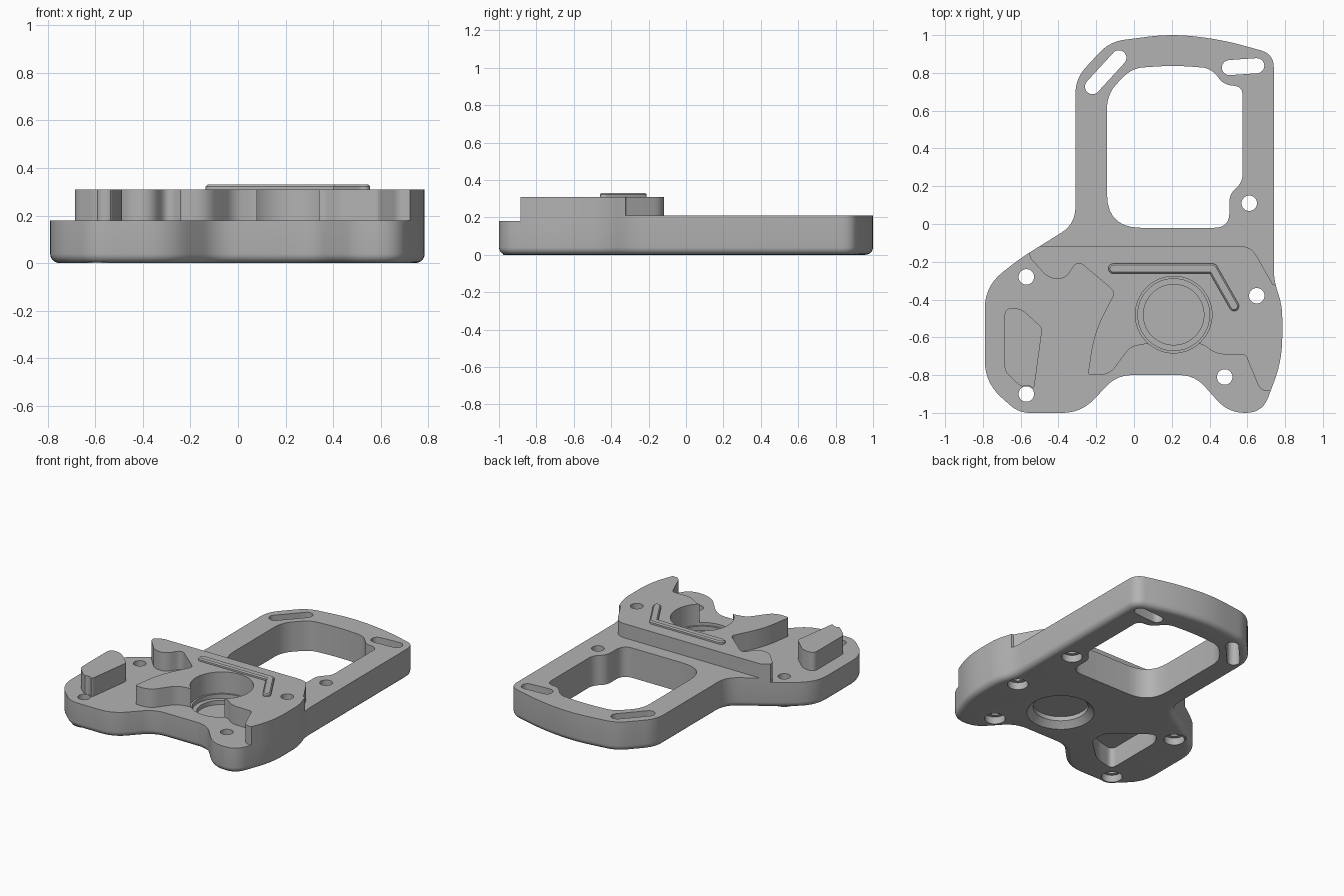
import bpy, bmesh, math
from mathutils import Vector

if "Cube" in bpy.data.objects:
    bpy.data.objects.remove(bpy.data.objects["Cube"], do_unlink=True)

metal = bpy.data.materials.new("light_grey_metal")
metal.use_nodes = True
GREY = (0.45, 0.45, 0.45, 1)
metal.diffuse_color = GREY
metal.node_tree.nodes["Principled BSDF"].inputs["Base Color"].default_value = GREY


def rounded(corners, steps=7):
    """Closed outline from (x, y, rounding length) corners."""
    out, n = [], len(corners)
    for i, (x, y, t) in enumerate(corners):
        p = Vector((x, y))
        a = Vector(corners[i - 1][:2]) - p
        b = Vector(corners[(i + 1) % n][:2]) - p
        t = min(t, 0.49 * a.length, 0.49 * b.length)
        if t <= 0:
            out.append(p)
            continue
        a, b = a.normalized() * t, b.normalized() * t
        for k in range(steps + 1):
            s = k / steps
            out.append(p + a * (1 - s) ** 2 + b * s ** 2)
    return out


def inset(pts, d):
    """Move a counter-clockwise outline inward by d."""
    out = []
    for i, p in enumerate(pts):
        e1 = (p - pts[i - 1]).normalized()
        e2 = (pts[(i + 1) % len(pts)] - p).normalized()
        n1, n2 = Vector((-e1.y, e1.x)), Vector((-e2.y, e2.x))
        out.append(p + (n1 + n2) * d / (1 + n1.dot(n2)))
    return out


def loft(name, rings):
    """Solid through (outline, z) rings, capped at both ends."""
    bm = bmesh.new()
    loops = [[bm.verts.new((p.x, p.y, z)) for p in pts] for pts, z in rings]
    bm.faces.new(loops[0][::-1])
    bm.faces.new(loops[-1])
    for lo, hi in zip(loops, loops[1:]):
        for i in range(len(lo)):
            bm.faces.new((lo[i - 1], lo[i], hi[i], hi[i - 1]))
    bmesh.ops.recalc_face_normals(bm, faces=bm.faces)
    mesh = bpy.data.meshes.new(name)
    bm.to_mesh(mesh)
    bm.free()
    mesh.materials.append(metal)
    ob = bpy.data.objects.new(name, mesh)
    bpy.context.collection.objects.link(ob)
    return ob


def prism(name, pts, z0, z1):
    return loft(name, [(pts, z0), (pts, z1)])


def circle(c, r, n=40):
    return [Vector((c[0] + r * math.cos(math.tau * i / n),
                    c[1] + r * math.sin(math.tau * i / n))) for i in range(n)]


def capsule(a, b, r, n=10):
    """Rounded slot outline between two points."""
    a, b = Vector(a), Vector(b)
    ang = math.atan2(b.y - a.y, b.x - a.x) - math.pi / 2
    out = []
    for c, start in ((b, ang), (a, ang + math.pi)):
        for i in range(n + 1):
            h = start + math.pi * i / n
            out.append(c + r * Vector((math.cos(h), math.sin(h))))
    return out


def combine(ob, tool, operation="DIFFERENCE"):
    """Apply a boolean and discard the tool."""
    tool.hide_render = True
    mod = ob.modifiers.new("bool", "BOOLEAN")
    mod.operation, mod.object, mod.solver = operation, tool, "EXACT"
    bpy.context.view_layer.objects.active = ob
    bpy.ops.object.modifier_apply(modifier=mod.name)
    bpy.data.objects.remove(tool, do_unlink=True)


FLOOR, FRAME, TOP = 0.18, 0.21, 0.31
BORE = (0.21, -0.48)
HOLES = [(-0.57, -0.28), (-0.57, -0.9), (0.48, -0.81), (0.65, -0.38), (0.61, 0.11)]

# Base plate with a filleted lower edge
outline = rounded([
    (-.61, -1, .06), (-.28, -1, .1), (-.09, -.8, .08), (.32, -.8, .08),
    (.5, -1, .09), (.68, -1, .09), (.785, -.72, .12), (.785, -.43, .1),
    (.74, -.3, .1), (.74, .9, .07), (.47, .975, .12), (.2, 1.008, .13),
    (-.13, .965, .08), (-.31, .77, .08), (-.31, 0, .09), (-.6, -.18, .08),
    (-.79, -.33, .14), (-.79, -.84, .12)])
fillet, rings = 0.04, []
for k in range(6):
    a = math.pi / 2 * k / 5
    rings.append((inset(outline, fillet * (1 - math.sin(a))), fillet * (1 - math.cos(a))))
base = loft("base_plate", rings + [(outline, FRAME)])

# Screw bosses that stay full depth through the fillet
for h in HOLES[:3]:
    combine(base, prism("boss", circle(h, 0.078), 0, 0.1), "UNION")

# Lower floor in front of the frame
floor = [Vector(p) for p in ((-1, -1.2), (1, -1.2), (1, -.34), (.7, -.34),
                             (.6, -.16), (-.54, -.16), (-.6, 0), (-1, 0))]
combine(base, prism("floor_cut", floor, FLOOR, 1))

# Frame window and adjusting slots
window = rounded([
    (-.143, -.02, .18), (.505, -.02, .08), (.505, .16, .06), (.575, .22, .06),
    (.575, .73, .08), (.475, .735, .05), (.41, .825, .06), (.21, .84, .1),
    (-.01, .825, .06), (-.143, .69, .08)])
combine(base, prism("window_cut", window, -1, 1))
for a, b in (((-.22, .727), (-.08, .88)), ((.505, .828), (.65, .838))):
    combine(base, prism("slot_cut", capsule(a, b, 0.04), -1, 1))

# Raised deck, trimmed to the plate outline
deck = prism("raised_deck", rounded([
    (.62, -.117, .06), (-.52, -.117, 0), (-.555, -.145, 0), (-.55, -.18, 0),
    (-.45, -.29, .05), (-.36, -.29, .05), (-.3, -.19, .05), (-.1, -.36, .03),
    (-.21, -.57, .12), (-.245, -.8, .02), (-.13, -.8, .06), (-.02, -.65, .06),
    (.06, -.635, .02), (.36, -.635, .02), (.44, -.69, .04), (.59, -.69, .02),
    (.67, -.885, .04), (.9, -.885, 0), (.9, -.35, 0), (.735, -.32, 0)]), FLOOR, TOP)
combine(deck, prism("trim", outline, -1, 1), "INTERSECT")
combine(deck, prism("deck_bore", circle(BORE, 0.203, 64), 0, 1))

# Side pad with a relief for the nearby screw
pad = prism("side_pad", rounded([
    (-.685, -.445, .08), (-.6, -.445, .05), (-.485, -.55, .02),
    (-.53, -.88, .03), (-.6, -.86, .03), (-.685, -.78, .03)]), FLOOR, TOP)
combine(pad, prism("pad_relief", circle(HOLES[1], 0.045), 0, 1))

# Stepped blind bore above and chamfered recess below
for r, z in ((0.203, 0.16), (0.19, 0.13), (0.16, 0.1)):
    combine(base, prism("bore_cut", circle(BORE, r, 64), z, 1))
recess = [(circle(BORE, r, 64), z) for r, z in ((0.235, -.02), (0.175, .04), (0.175, .07))]
combine(base, loft("recess_cut", recess))

# Lightening pocket on the underside
pocket = rounded([(-.5, -.82, .05), (-.34, -.78, .05), (-.17, -.62, .05),
                  (-.18, -.5, .05), (-.44, -.3, .05), (-.5, -.38, .05)])
combine(base, prism("pocket_cut", pocket, -1, 0.14))

# Screw holes with counterbores from below
for h in HOLES:
    combine(base, prism("hole_cut", circle(h, 0.041), -1, 1))
    combine(base, prism("counterbore", circle(h, 0.066), -1, 0.05))
combine(deck, prism("hole_cut", circle(HOLES[3], 0.041), -1, 1))

# Bent rib with a softened top edge
rib_path = [(-.11, -.236), (.417, -.236), (.53, -.435)]
first, second = (capsule(a, b, 0.026) for a, b in zip(rib_path, rib_path[1:]))


def rib_part(name, pts):
    return loft(name, [(pts, TOP - 0.03), (pts, 0.322), (inset(pts, 0.008), 0.33)])


rib = rib_part("bent_rib", first)
combine(rib, rib_part("rib_leg", second), "UNION")

# Smooth curved walls, keep hard edges
for ob in (base, deck, pad, rib):
    bpy.ops.object.select_all(action="DESELECT")
    ob.select_set(True)
    bpy.context.view_layer.objects.active = ob
    bpy.ops.object.shade_smooth_by_angle(angle=math.radians(30))
